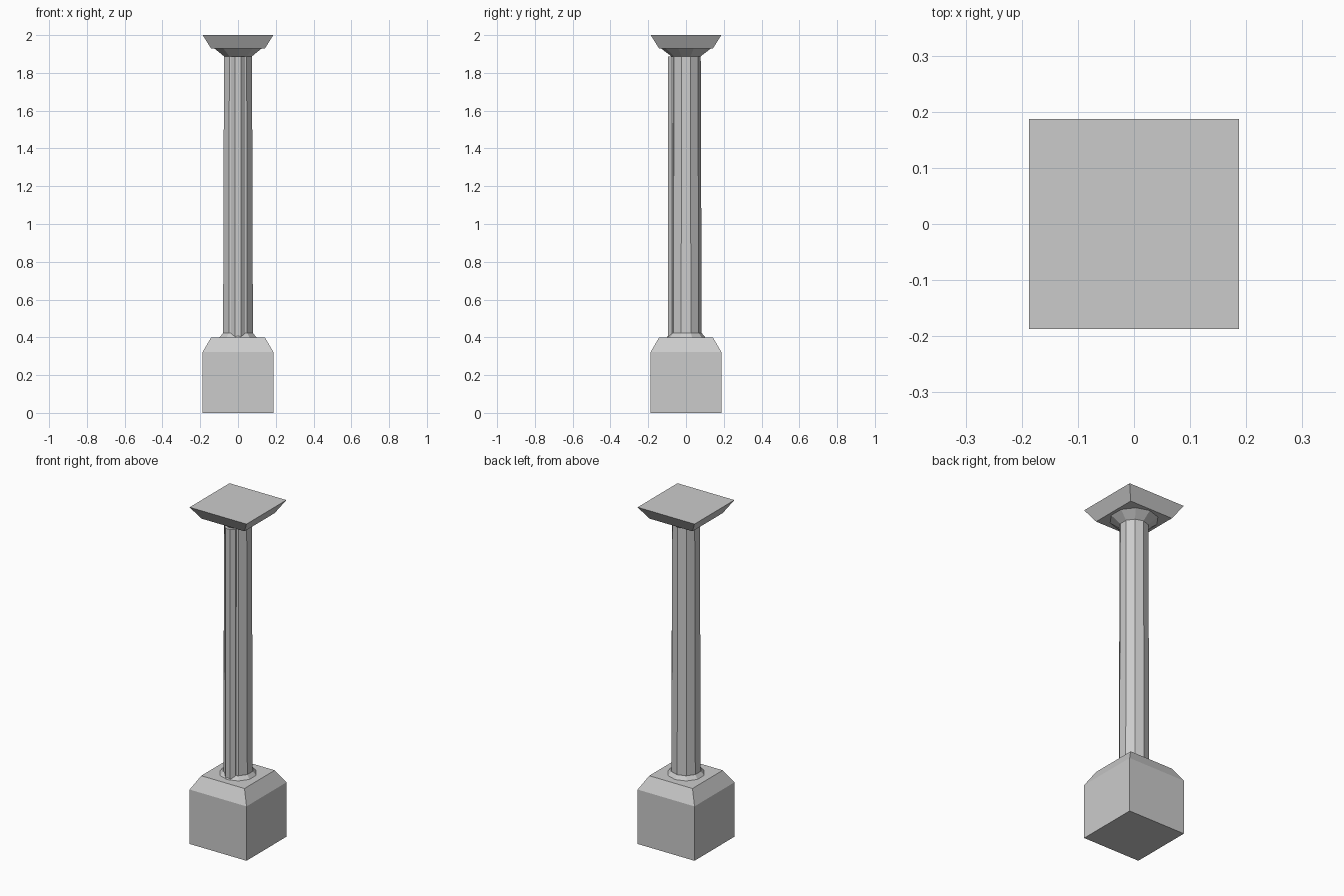
import bpy, bmesh, math

if "Cube" in bpy.data.objects:
    bpy.data.objects.remove(bpy.data.objects["Cube"])


def ring(sides, radius, phase):
    """Regular polygon section as (x, y) points."""
    return [(radius * math.cos(phase + 2 * math.pi * i / sides),
             radius * math.sin(phase + 2 * math.pi * i / sides)) for i in range(sides)]


def loft(name, sides, profile, phase, y=0.0):
    """Stack polygon sections given as (radius, z) into a closed solid."""
    bm = bmesh.new()
    rows = [[bm.verts.new((px, py + y, z)) for px, py in ring(sides, r, phase)]
            for r, z in profile]
    bm.faces.new(rows[0][::-1])
    bm.faces.new(rows[-1])
    for low, high in zip(rows, rows[1:]):
        for i in range(sides):
            j = (i + 1) % sides
            bm.faces.new((low[i], low[j], high[j], high[i]))
    mesh = bpy.data.meshes.new(name)
    bm.to_mesh(mesh)
    bm.free()
    obj = bpy.data.objects.new(name, mesh)
    bpy.context.collection.objects.link(obj)
    return obj


def square(name, profile):
    """Square block from (half width, z) sections."""
    return loft(name, 4, [(h * math.sqrt(2), z) for h, z in profile], math.pi / 4)


# Square plinth with bevelled top, and flared square slab on top
square("plinth", [(0.187, 0), (0.187, 0.323), (0.142, 0.40)])
square("top_slab", [(0.142, 1.928), (0.187, 2.0)])

# Ten-sided tapered column with foot collar and flared capital
BACK = math.pi / 2
loft("foot_collar", 10, [(0.102, 0.40), (0.084, 0.422)], BACK)
loft("shaft", 10, [(0.083, 0.42), (0.078, 1.888)], BACK)
loft("capital", 10, [(0.078, 1.888), (0.13, 1.928)], BACK)

# Slim eight-sided pipe half sunk into the front of the shaft
loft("front_pipe", 8, [(0.039, 0.40), (0.039, 1.886)], math.pi / 8, y=-0.059)
